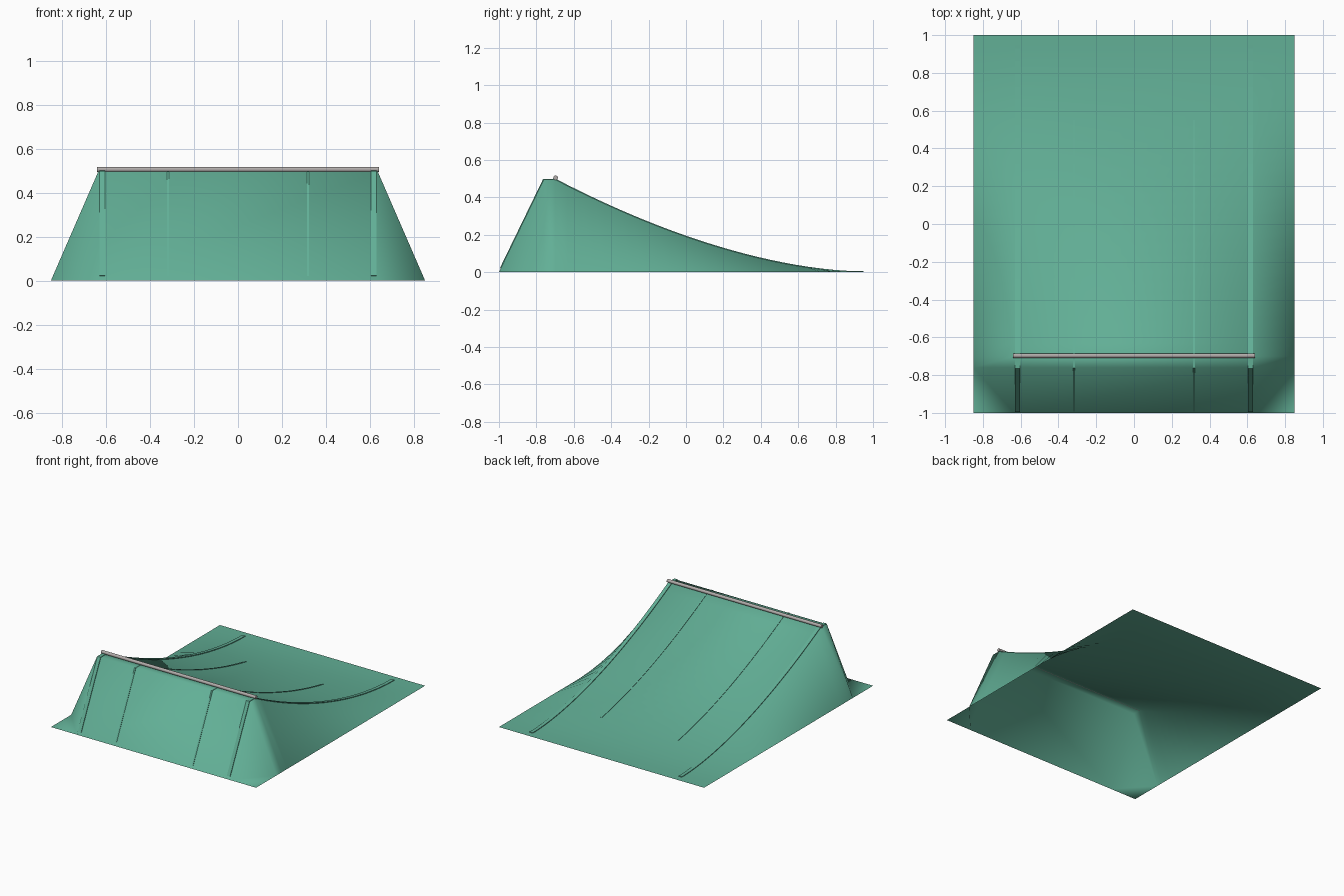
import bpy, bmesh, math
from mathutils import Vector

if "Cube" in bpy.data.objects:
    bpy.data.objects.remove(bpy.data.objects["Cube"])


def material(name, rgb):
    m = bpy.data.materials.new(name)
    m.diffuse_color = (*rgb, 1)
    m.use_nodes = True
    m.node_tree.nodes["Principled BSDF"].inputs["Base Color"].default_value = m.diffuse_color
    return m


GREEN = material("ramp green", (0.122, 0.43, 0.305))
GREY = material("pipe grey", (0.44, 0.41, 0.40))

TOP, FRONT_Y, CREST_Y, LIP_Y, TOE_Y = 0.495, -1.0, -0.76, -0.70, 0.93
HALF_BASE, HALF_TOP = 0.85, 0.635


def height(y):
    """Ramp height along its length."""
    if y <= CREST_Y:
        return TOP * (y - FRONT_Y) / (CREST_Y - FRONT_Y)
    if y <= LIP_Y:
        return TOP
    return TOP * (max(0.0, TOE_Y - y) / (TOE_Y - LIP_Y)) ** 1.71


def finish(name, bm, mat):
    mesh = bpy.data.meshes.new(name)
    bm.to_mesh(mesh)
    bm.free()
    obj = bpy.data.objects.new(name, mesh)
    bpy.context.collection.objects.link(obj)
    mesh.materials.append(mat)
    return obj


# Ramp skin: an open sheet, raised in the middle, flat along its border
N = 24
rows = [FRONT_Y, CREST_Y] + [LIP_Y + (TOE_Y - LIP_Y) * i / N for i in range(N + 1)] + [1.0]
cols = [-HALF_BASE, -HALF_TOP, HALF_TOP, HALF_BASE]
bm = bmesh.new()
grid = [[bm.verts.new((x, y, height(y) if 0 < i < 3 else 0)) for i, x in enumerate(cols)]
        for y in rows]
for j in range(len(rows) - 1):
    for i in range(3):
        a, b, c, d = grid[j][i], grid[j][i + 1], grid[j + 1][i + 1], grid[j + 1][i]
        if j == 0 and i == 0:      # chamfered front corners
            bm.faces.new((a, b, d))
            bm.faces.new((b, c, d))
        elif j == 0 and i == 2:
            bm.faces.new((a, b, c))
            bm.faces.new((a, c, d))
        else:
            bm.faces.new((a, b, c, d))
for f in bm.faces:
    f.smooth = True
finish("ramp_skin", bm, GREEN)


# Seam strips: thin raised bands following the ramp from front to toe
def seam(name, x, width, end, lift):
    ys = [FRONT_Y + 0.01, CREST_Y] + [y for y in rows[2:-1] if y < end] + [end]
    pts = [Vector((0, y, height(y))) for y in ys]
    bm = bmesh.new()
    rings = []
    for k, p in enumerate(pts):
        t = pts[min(k + 1, len(pts) - 1)] - pts[max(k - 1, 0)]
        n = Vector((0, -t.z, t.y)).normalized() * lift
        rings.append([bm.verts.new((x + s * width / 2, q.y, q.z))
                      for s, q in ((-1, p), (-1, p + n), (1, p + n), (1, p))])
    for r, q in zip(rings, rings[1:]):
        for i in range(3):
            bm.faces.new((r[i], r[i + 1], q[i + 1], q[i]))
    bm.faces.new(rings[0])
    bm.faces.new(rings[-1])
    bmesh.ops.recalc_face_normals(bm, faces=bm.faces[:])
    finish(name, bm, GREEN)


for side, s in (("left", -1), ("right", 1)):
    seam(side + "_edge_seam", s * 0.617, 0.026, 0.95, 0.005)
    seam(side + "_inner_seam", s * 0.318, 0.010, 0.55, 0.003)

# Coping pipe along the lip
bm = bmesh.new()
bmesh.ops.create_cone(bm, cap_ends=True, segments=16, radius1=0.012, radius2=0.012, depth=1.28)
for f in bm.faces:
    f.smooth = len(f.verts) == 4
pipe = finish("coping_pipe", bm, GREY)
pipe.rotation_euler = (0, math.pi / 2, 0)
pipe.location = (0, LIP_Y + 0.003, 0.505)
